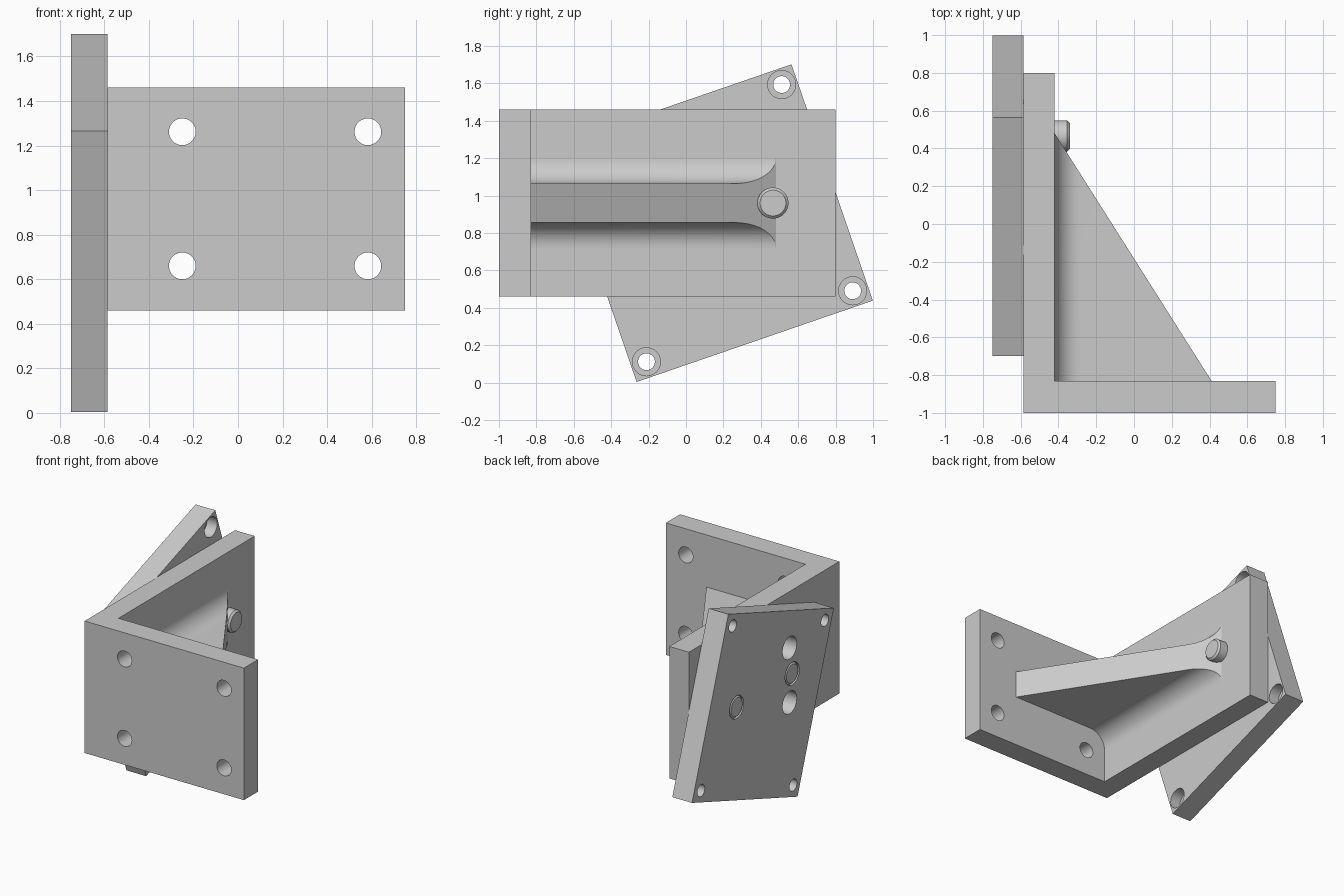
import bpy, bmesh
from math import radians, sin, cos, pi
from mathutils import Vector

if "Cube" in bpy.data.objects:
    bpy.data.objects.remove(bpy.data.objects["Cube"])


def finish(bm, name):
    bmesh.ops.recalc_face_normals(bm, faces=bm.faces[:])
    me = bpy.data.meshes.new(name)
    bm.to_mesh(me)
    bm.free()
    ob = bpy.data.objects.new(name, me)
    bpy.context.collection.objects.link(ob)
    return ob


def smooth(ob):
    bpy.ops.object.select_all(action='DESELECT')
    ob.select_set(True)
    bpy.context.view_layer.objects.active = ob
    bpy.ops.object.shade_smooth_by_angle(angle=radians(30))


def extrude(name, pts, vec):
    bm = bmesh.new()
    face = bm.faces.new([bm.verts.new(p) for p in pts])
    new = bmesh.ops.extrude_face_region(bm, geom=[face])['geom']
    bmesh.ops.translate(bm, vec=vec, verts=[g for g in new if isinstance(g, bmesh.types.BMVert)])
    return finish(bm, name)


def cylinder(name, start, end, r):
    axis = Vector(end) - Vector(start)
    bpy.ops.mesh.primitive_cylinder_add(vertices=48, radius=r, depth=axis.length,
                                        location=(Vector(start) + Vector(end)) / 2)
    ob = bpy.context.object
    ob.rotation_euler = axis.to_track_quat('Z', 'Y').to_euler()
    ob.name = name
    return ob


def drill(ob, start, end, r):
    cutter = cylinder("cutter", start, end, r)
    cutter.hide_render = True
    mod = ob.modifiers.new("hole", 'BOOLEAN')
    mod.operation, mod.solver, mod.object = 'DIFFERENCE', 'EXACT', cutter
    bpy.context.view_layer.objects.active = ob
    bpy.ops.object.modifier_apply(modifier=mod.name)
    bpy.data.objects.remove(cutter)


PIVOT = (0.465, 0.96)      # y, z of the pivot pin
PIN2 = (-0.20, 0.96)       # y, z of the locating pin
XB, XM, XF = -0.75, -0.585, -0.42

# L-shaped bracket with four mounting holes
L = [(XM, -1), (0.75, -1), (0.75, -0.83), (XF, -0.83), (XF, 0.8), (XM, 0.8)]
bracket = extrude("angle_bracket", [(x, y, 0.46) for x, y in L], (0, 0, 1))
for x in (-0.25, 0.583):
    for z in (0.66, 1.262):
        drill(bracket, (x, -1.1, z), (x, -0.7, z), 0.06)
smooth(bracket)

# Sloped rib with fillets flaring into the bracket wall
R, HALF, ZC = 0.135, 0.105, 0.96
side = [(-0.45, HALF + R)]
for i in range(17):
    a = pi / 2 * i / 16
    side.append((XF + R - R * cos(a), HALF + R - R * sin(a)))
side.append((0.415, HALF))
profile = [(x, ZC + d) for x, d in side] + [(x, ZC - d) for x, d in reversed(side)]
bm = bmesh.new()
near = [bm.verts.new((x, -0.85, z)) for x, z in profile]
far = [bm.verts.new((x, -0.83 + (0.41 - x) * 1.31 / 0.83, z)) for x, z in profile]
n = len(profile)
for i in range(n):
    j = (i + 1) % n
    bm.faces.new((near[i], near[j], far[j], far[i]))
bm.faces.new(near)
bm.faces.new(far)
smooth(finish(bm, "rib"))

# Square base plate turned about the x axis
CY, CZ, ANG = 0.15, 0.8525, radians(19)


def turned(x, u, v):
    return (x, CY + u * cos(ANG) - v * sin(ANG), CZ + u * sin(ANG) + v * cos(ANG))


H, C = 0.668, 0.583
corners = [(-1, -1), (1, -1), (1, 1), (-1, 1)]
plate = extrude("base_plate", [turned(XB, H * u, H * v) for u, v in corners], (XM - XB, 0, 0))
for u, v in corners:
    # counterbored corner holes
    drill(plate, turned(-0.9, C * u, C * v), turned(-0.4, C * u, C * v), 0.045)
    drill(plate, turned(-0.67, C * u, C * v), turned(-0.4, C * u, C * v), 0.075)
for y, z in (PIVOT, PIN2):
    drill(plate, (-0.9, y, z), (-0.4, y, z), 0.085)
for s in (1, -1):
    # alternative angle holes around the pivot
    y, z = PIVOT[0] - 0.635, PIVOT[1] + s * 0.207
    drill(plate, (-0.9, y, z), (-0.4, y, z), 0.085)
smooth(plate)

# Pivot and locating pins with chamfered ends
for name, (y, z) in (("pivot_pin", PIVOT), ("locating_pin", PIN2)):
    pin = cylinder(name, (XB, y, z), (-0.34, y, z), 0.083)
    bev = pin.modifiers.new("chamfer", 'BEVEL')
    bev.width, bev.segments, bev.limit_method = 0.014, 1, 'ANGLE'
    bev.angle_limit = radians(40)
    smooth(pin)
